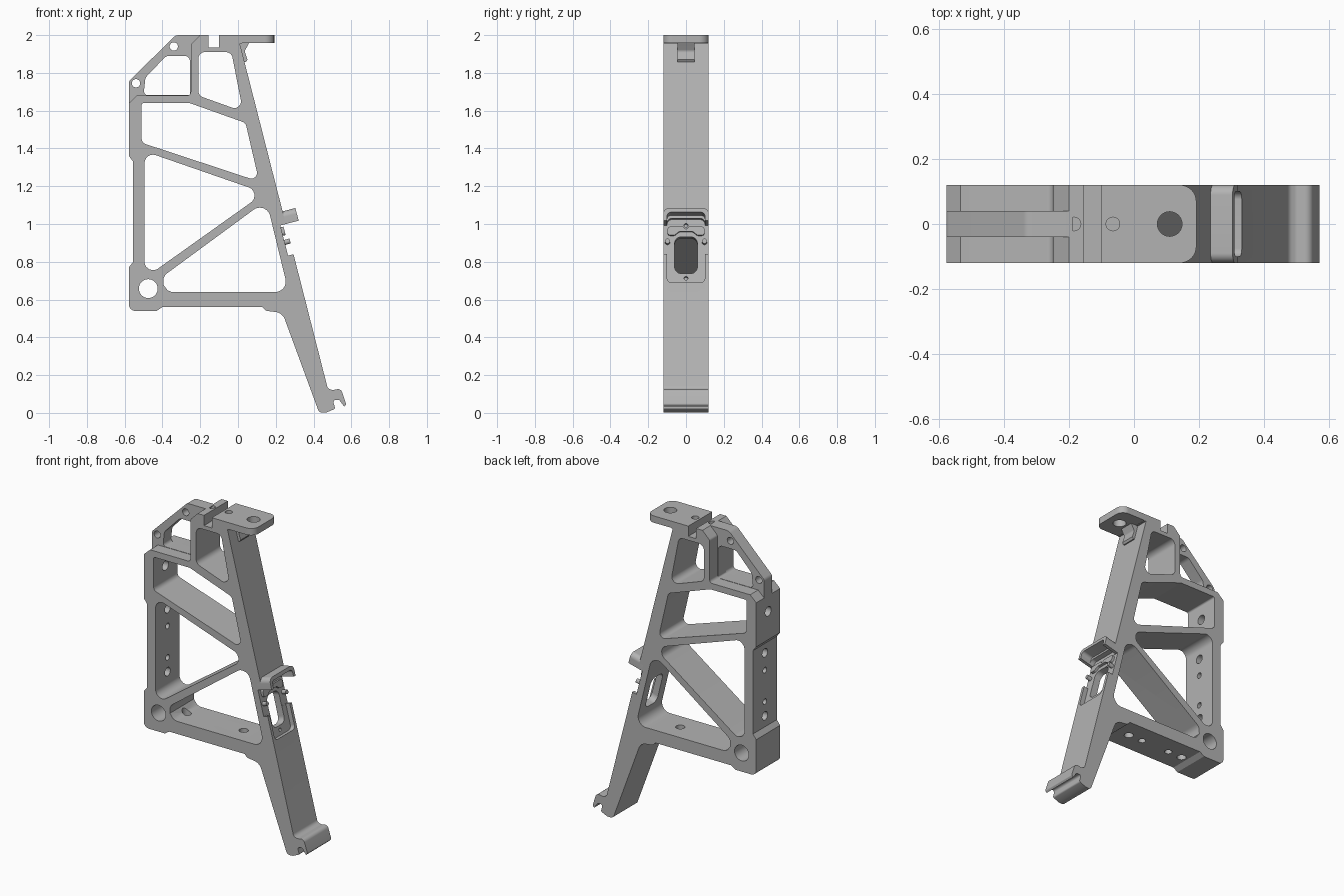
import bpy, bmesh
from math import cos, sin, tan, pi
from mathutils import Vector

cube = bpy.data.objects.get("Cube")
if cube:
    bpy.data.objects.remove(cube, do_unlink=True)

# Single plain metal colour
metal = bpy.data.materials.new("grey_metal")
metal.use_nodes = True
grey = (0.45, 0.45, 0.45, 1)
metal.diffuse_color = grey
metal.node_tree.nodes["Principled BSDF"].inputs["Base Color"].default_value = grey

HALF = 0.12  # half depth of the frame


def rounded(points, radius=0.0, steps=8):
    """Fillet a polygon; a third value in a point overrides the radius."""
    out = []
    count = len(points)
    for i, p in enumerate(points):
        r = p[2] if len(p) > 2 else radius
        c = Vector(p[:2])
        a = Vector(points[i - 1][:2]) - c
        b = Vector(points[(i + 1) % count][:2]) - c
        if r == 0:
            out.append(c)
            continue
        half = a.angle(b) / 2
        reach = min(r / tan(half), a.length * 0.48, b.length * 0.48)
        r = reach * tan(half)
        a.normalize()
        b.normalize()
        centre = c + (a + b).normalized() * (r / sin(half))
        start, end = c + a * reach - centre, c + b * reach - centre
        for k in range(steps + 1):
            t = k / steps
            out.append(centre + start.lerp(end, t).normalized() * r)
    return out


def circle(u, v, r, steps=32):
    return [Vector((u + r * cos(2 * pi * k / steps), v + r * sin(2 * pi * k / steps)))
            for k in range(steps)]


def box(u0, v0, u1, v1, r=0.0):
    return rounded([(u0, v0), (u1, v0), (u1, v1), (u0, v1)], r)


def leg_x(z):
    """Outer face of the slanted leg."""
    return 0.475 + (0.13 - z) * 0.255


PLACE = {
    "x": lambda u, v, d: (d, u, v),
    "y": lambda u, v, d: (u, d, v),
    "z": lambda u, v, d: (u, v, d),
    "leg": lambda u, v, d: (leg_x(v) + d * 0.97, u, v + d * 0.25),
}


def prism(name, outline, axis, low, high):
    place = PLACE[axis]
    bm = bmesh.new()
    rings = [[bm.verts.new(place(p[0], p[1], d)) for p in outline] for d in (low, high)]
    for ring in rings:
        bm.faces.new(ring)
    for i in range(len(outline)):
        bm.faces.new((rings[0][i - 1], rings[0][i], rings[1][i], rings[1][i - 1]))
    bmesh.ops.recalc_face_normals(bm, faces=bm.faces)
    mesh = bpy.data.meshes.new(name)
    bm.to_mesh(mesh)
    bm.free()
    mesh.materials.append(metal)
    obj = bpy.data.objects.new(name, mesh)
    bpy.context.collection.objects.link(obj)
    return obj


def cut(obj, outline, axis, low=-1, high=1):
    cutter = prism("cutter", outline, axis, low, high)
    mod = obj.modifiers.new("cut", "BOOLEAN")
    mod.operation = "DIFFERENCE"
    mod.solver = "EXACT"
    mod.object = cutter
    bpy.context.view_layer.objects.active = obj
    bpy.ops.object.modifier_apply(modifier=mod.name)
    bpy.data.objects.remove(cutter, do_unlink=True)


# Main frame: side profile with the long slanted leg and hooked foot
top_edge = [(-0.578, 1.64), (-0.535, 1.68), (-0.25, 1.68, 0.02), (-0.25, 1.95, 0.02),
            (-0.2, 2), (-0.155, 2), (-0.155, 1.935), (-0.1, 1.935), (-0.1, 2),
            (0.02, 2), (0.02, 1.955), (leg_x(1.955), 1.955)]
foot = [(0.475, 0.13, 0.03), (0.5, 0.12, 0.02), (0.545, 0.13, 0.03), (0.573, 0.045, 0.01),
        (0.562, 0.033), (0.535, 0.07, 0.015), (0.502, 0.068, 0.015), (0.515, 0.022, 0.01),
        (0.47, 0.003), (0.43, 0, 0.03)]
under_edge = [(0.235, 0.53, 0.06), (0.15, 0.54, 0.02), (0.13, 0.56), (-0.4, 0.56),
              (-0.43, 0.54), (-0.578, 0.54, 0.035), (-0.578, 0.77), (-0.555, 0.8),
              (-0.555, 1.33), (-0.578, 1.36)]
frame = prism("frame", rounded(top_edge + foot + under_edge), "y", -HALF, HALF)

# Truss windows
windows = [
    ([(-0.21, 1.68), (-0.21, 1.91), (-0.035, 1.91), (0.027, 1.595)], 0.035),
    ([(-0.51, 1.64, 0.01), (-0.255, 1.64), (0.04, 1.535), (0.112, 1.225), (-0.51, 1.43)], 0.03),
    ([(-0.495, 1.385), (0.14, 1.165), (-0.495, 0.713)], 0.045),
    ([(0.15, 1.125), (0.268, 0.64), (-0.51, 0.64)], 0.055),
]
for corners, radius in windows:
    cut(frame, rounded(corners, radius), "y")
cut(frame, circle(-0.475, 0.658, 0.05), "y")

# Bolt holes in the upright, bottom bar and top
for z, r in ((1.54, 0.03), (1.27, 0.027), (1.16, 0.018), (0.96, 0.018), (0.87, 0.027)):
    cut(frame, circle(0, z, r), "x", -0.7, -0.4)
for x, r, depth in ((-0.36, 0.027, 0.7), (-0.26, 0.022, 0.61), (-0.06, 0.022, 0.61), (0.04, 0.027, 0.7)):
    cut(frame, circle(x, 0, r), "z", 0.5, depth)
for x in (-0.185, -0.065):
    cut(frame, circle(x, 0, 0.021), "z", 1.96, 2.1)

# Recess, slot and screw holes in the leg
cut(frame, box(-0.2, 0.84, 0.2, 1.0), "leg", -0.03, 0.1)
cut(frame, box(-0.1, 0.69, 0.1, 1.03, 0.025), "leg", -0.029, 0.1)
cut(frame, box(-0.06, 0.745, 0.06, 0.94, 0.035), "leg", -0.15, 0.1)
for z in (0.72, 1.0):
    cut(frame, circle(0, z, 0.01), "leg", -0.05, 0.1)

# Top plate overhanging the leg
plate = prism("top_plate", rounded([(0.02, -HALF), (0.192, -HALF, 0.05),
                                    (0.192, HALF, 0.05), (0.02, HALF)]), "z", 1.957, 2)
cut(plate, circle(0.11, 0, 0.038), "z", 1.9, 2.1)

# Thin corner bracket
bracket = prism("corner_bracket", rounded([
    (-0.578, 1.63), (-0.578, 1.755, 0.03), (-0.33, 2, 0.04), (-0.19, 2),
    (-0.23, 1.94), (-0.23, 1.66), (-0.55, 1.66)]), "y", -0.04, 0.04)
cut(bracket, rounded([(-0.5, 1.682, 0.02), (-0.49, 1.775, 0.04), (-0.38, 1.89, 0.04),
                      (-0.254, 1.89, 0.03), (-0.254, 1.682, 0.01)]), "y")
for x, z in ((-0.54, 1.745), (-0.34, 1.94)):
    cut(bracket, circle(x, z, 0.022), "y")

# Catch under the top plate
catch = prism("catch", rounded([(0.0, 1.96), (0.06, 1.96), (0.035, 1.915, 0.02), (0.05, 1.87),
                                (0.042, 1.857), (0.02, 1.857)]), "y", -0.045, 0.045)

# Hood, lip and pins around the leg slot
hood = prism("hood", rounded([(-HALF, 1.0), (-HALF, 1.067, 0.03), (HALF, 1.067, 0.03), (HALF, 1.0),
                              (0.1, 1.0), (0.1, 1.045, 0.02), (-0.1, 1.045, 0.02), (-0.1, 1.0)]),
             "leg", -0.028, 0.07)
lip = prism("lip", rounded([(-0.098, 0.945), (-0.098, 0.99), (0.098, 0.99), (0.098, 0.945),
                            (0.06, 0.945), (0.035, 0.965), (-0.035, 0.965), (-0.06, 0.945)], 0.015),
            "leg", -0.04, -0.015)
cut(lip, circle(0, 0.99, 0.012), "leg")
pins = [prism(f"{side}_pin", circle(y, 0.91, 0.013, 16), "leg", -0.04, 0)
        for side, y in (("front", -0.098), ("back", 0.098))]

# Smooth fillets, sharp corners
bpy.ops.object.select_all(action="DESELECT")
for obj in [frame, plate, bracket, catch, hood, lip] + pins:
    obj.select_set(True)
bpy.context.view_layer.objects.active = frame
bpy.ops.object.shade_smooth_by_angle(angle=pi / 6)
